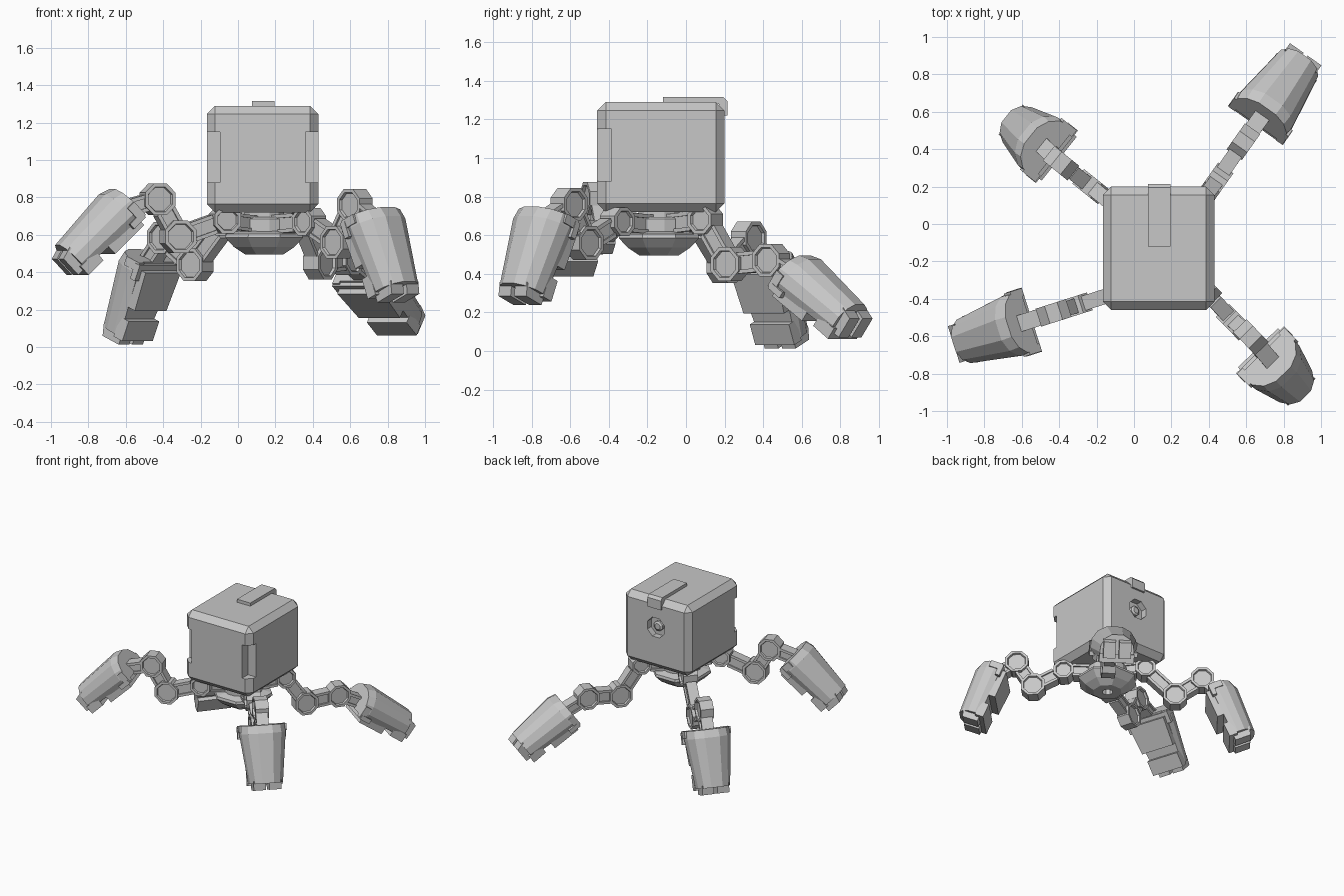
import bpy, bmesh, math
from mathutils import Matrix, Vector as V

if "Cube" in bpy.data.objects:
    bpy.data.objects.remove(bpy.data.objects["Cube"], do_unlink=True)

grey = bpy.data.materials.new("plain_grey")
grey.use_nodes = True
grey.diffuse_color = (0.57, 0.57, 0.57, 1)
grey.node_tree.nodes["Principled BSDF"].inputs["Base Color"].default_value = (0.57, 0.57, 0.57, 1)


def finish(name, bm, matrix=None):
    if matrix:
        bm.transform(matrix)
    bmesh.ops.recalc_face_normals(bm, faces=bm.faces)
    mesh = bpy.data.meshes.new(name)
    bm.to_mesh(mesh)
    bm.free()
    mesh.materials.append(grey)
    ob = bpy.data.objects.new(name, mesh)
    bpy.context.collection.objects.link(ob)
    return ob


def box(name, lo, hi, matrix=None, bevel=0):
    bm = bmesh.new()
    lo, hi = V(lo), V(hi)
    bmesh.ops.create_cube(bm, size=1, matrix=Matrix.Translation((lo + hi) / 2) @ Matrix.Diagonal((hi - lo).to_4d()))
    if bevel:
        bmesh.ops.bevel(bm, geom=bm.edges[:], offset=bevel, segments=1, affect='EDGES')
    return finish(name, bm, matrix)


def loft(name, rings, matrix=None):
    bm = bmesh.new()
    loops = [[bm.verts.new(p) for p in ring] for ring in rings]
    for a, b in zip(loops, loops[1:]):
        for i in range(len(a)):
            j = (i + 1) % len(a)
            bm.faces.new((a[i], a[j], b[j], b[i]))
    bm.faces.new(loops[0])
    bm.faces.new(loops[-1])
    return finish(name, bm, matrix)


def frame(origin, x, y, z):
    m = Matrix((x, y, z)).transposed().to_4x4()
    m.translation = origin
    return m


def turned(name, centre, profile, sides):
    rings = []
    for r, z in profile:
        rings.append([(r * math.cos((i + .5) * math.tau / sides), r * math.sin((i + .5) * math.tau / sides), z)
                      for i in range(sides)])
    return loft(name, rings, centre)


def cut(target, cutter):
    cutter.hide_render = True
    mod = target.modifiers.new("cut", 'BOOLEAN')
    mod.object = cutter
    mod.operation = 'DIFFERENCE'
    bpy.context.view_layer.objects.active = target
    bpy.ops.object.modifier_apply(modifier=mod.name)
    bpy.data.objects.remove(cutter, do_unlink=True)


# Main cabin with notched front corners and a round rear socket
cabin = box("cabin", (-.167, -.46, .72), (.43, .2, 1.29), bevel=.045)
for x in (-.167, .43):
    cut(cabin, box("corner_cutter", (x - .07, -.53, .88), (x + .07, -.385, 1.15)))
back = Matrix.Translation((.13, .2, 1.06)) @ Matrix.Rotation(math.pi / 2, 4, 'X')
cut(cabin, turned("socket_cutter", back, [(.083, -.05), (.083, .05)], 8))
turned("socket_core", back, [(.04, .06), (.04, .03), (.025, .02)], 8)

# Roof strip folding over the rear edge
box("roof_strip", (.075, -.12, 1.28), (.195, .185, 1.315))
loft("strip_fold", [[(x, y, z) for y, z in
     ((.17, 1.315), (.195, 1.315), (.215, 1.295), (.215, 1.22), (.195, 1.22), (.17, 1.26))] for x in (.075, .195)])

# Turret ring and faceted belly
hub = Matrix.Translation((.14, -.14, 0))
turned("neck", hub, [(.11, .68), (.11, .74)], 12)
turned("turret_ring", hub, [(.14, .695), (.15, .685), (.15, .6), (.13, .59)], 16)
belly = turned("belly", hub, [(.15, .62), (.22, .605), (.225, .585), (.175, .535), (.11, .495)], 8)
cut(belly, turned("belly_cutter", hub, [(.04, .45), (.04, .54)], 8))


def joint(name, centre, side, out, radius, width):
    # Octagonal pivot with recessed caps
    bm = bmesh.new()
    bmesh.ops.create_cone(bm, cap_ends=True, segments=8, radius1=radius, radius2=radius, depth=width,
                          matrix=Matrix.Rotation(math.pi / 8, 4, 'Z'))
    caps = [f for f in bm.faces if len(f.verts) == 8]
    bmesh.ops.inset_individual(bm, faces=caps, thickness=.02)
    bmesh.ops.inset_individual(bm, faces=caps, thickness=.005, depth=-.015)
    return finish(name, bm, frame(centre, out, side.cross(out), side))


def link(name, a, b, side, width, thick, trim=.07):
    # Bar with a recessed panel on both broad faces, stopping short of the pivots
    d = (b - a).normalized()
    m = frame((a + b) / 2, d, side.cross(d), side)
    h = (b - a).length / 2 - trim
    box(name, (-h, -width / 2, -thick / 2 + .012), (h, width / 2, thick / 2 - .012), m)
    for s in (-1, 1):
        y = s * (width / 2 - .01)
        box(name + "_rail", (-h, y - .01, -thick / 2), (h, y + .01, thick / 2), m)


# Shell outline: flat inside, faceted outside
HALF = [(.15, -.07), (.168, -.025), (.16, .04), (.12, .1), (.055, .135)]
OUTLINE = HALF + [(-x, y) for x, y in reversed(HALF)]


def shell_ring(t, sx, sy):
    return [(x * sx, y * sy, t) for x, y in OUTLINE]


def foot(name, m):
    loft(name + "_shell", [shell_ring(.04, 1, .85), shell_ring(.1, 1.03, 1), shell_ring(.47, .76, .84)], m)
    for s in (-1, 1):
        x = s * .155
        box(name + "_lug", (x - .022, -.075, .04), (x + .022, .02, .09), m)
        # Split toes
        x = s * .058
        loft(name + "_toe", [[(x - .045, -.06, t), (x + .045, -.06, t), (x + .045, k, t),
                              (x - .045, k, t)] for t, k in ((.45, .08), (.52, .06))], m)
    # Inner armour plates
    box(name + "_heel_plate", (-.18, -.085, .05), (.18, -.05, .14), m)
    loft(name + "_calf_block", [[(-w, -.115, t), (w, -.115, t), (w, -.04, t), (-w, -.04, t)]
                                for t, w in ((.08, .15), (.3, .135))], m)
    box(name + "_toe_plate", (-.13, -.095, .37), (.13, -.03, .485), m)


def leg(name, p0, p1, p2, top, tilt):
    p0, p1, p2, top = V(p0), V(p1), V(p2), V(top)
    out = p2 - p0
    out.z = 0
    out.normalize()
    up = V((0, 0, 1))
    side = up.cross(out)
    a = math.radians(tilt)
    d = out * math.sin(a) - up * math.cos(a)
    n = out * math.cos(a) + up * math.sin(a)
    # Shoulder, thigh, knee, shin and ankle
    link(name + "_bracket", V((.14, -.14, .65)), p0, side, .1, .1)
    joint(name + "_shoulder", p0, side, out, .08, .11)
    link(name + "_thigh", p0, p1, side, .105, .08)
    joint(name + "_knee", p1, side, out, .095, .1)
    link(name + "_shin", p1, p2, side, .11, .08)
    joint(name + "_ankle", p2, side, out, .092, .1)
    # The ankle bar runs from the rim of the pivot into the foot
    end = top + d * .08
    link(name + "_ankle_bar", p2 + (end - p2).normalized() * .07, end, side, .09, .09, 0)
    foot(name + "_foot", frame(top, n.cross(d), n, d))


leg("front_right", (-.07, -.36, .68), (-.32, -.44, .59), (-.43, -.475, .79), (-.568, -.518, .79), 46)
leg("front_left", (.38, -.355, .67), (.535, -.525, .56), (.625, -.605, .76), (.715, -.715, .74), 23)
leg("back_left", (.345, .1, .68), (.44, .228, .45), (.585, .44, .47), (.655, .535, .425), 54)
leg("back_right", (-.06, .06, .67), (-.23, .2, .44), (-.39, .325, .585), (-.458, .396, .515), 23)
